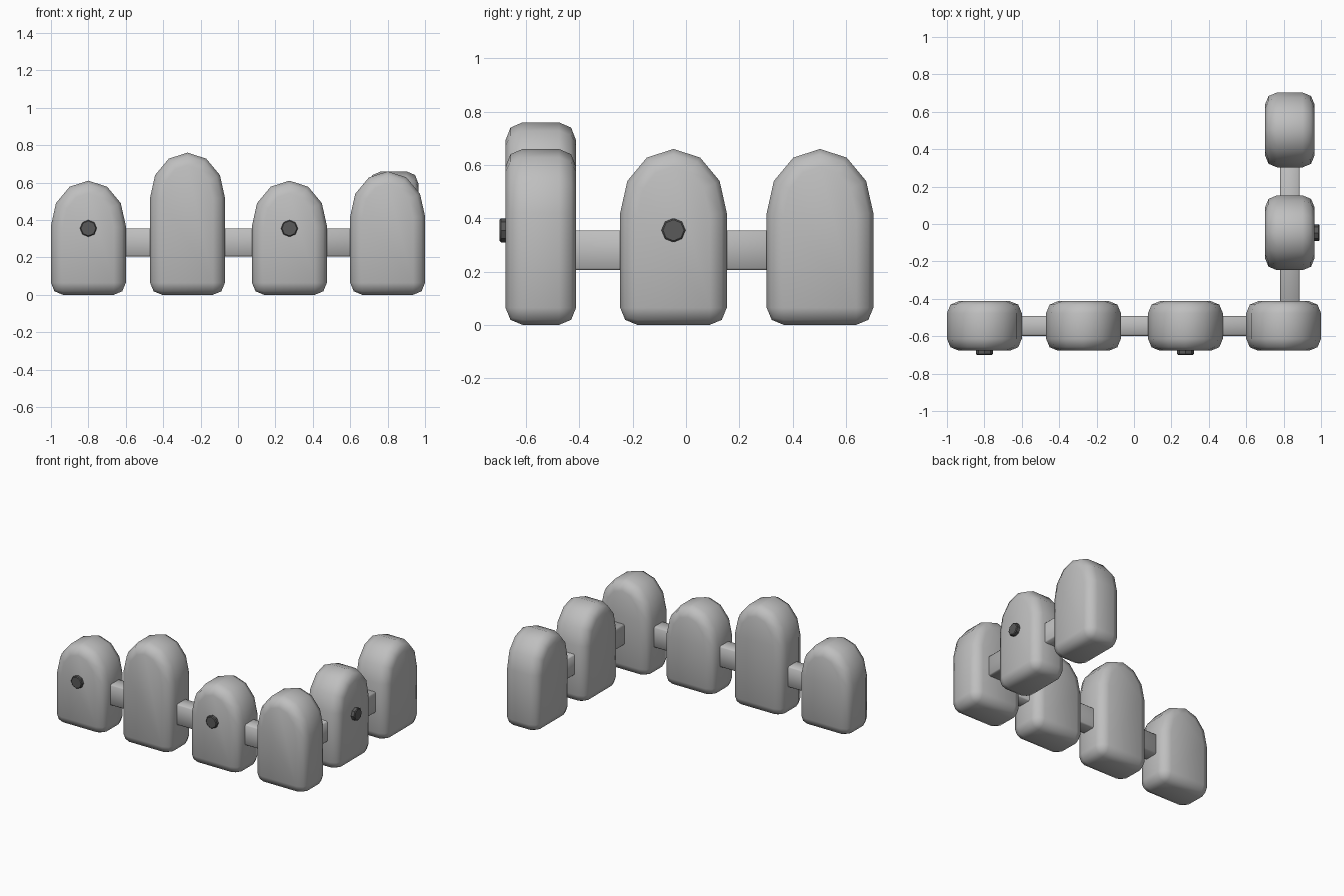
import bpy, bmesh, math
from mathutils import Matrix

if "Cube" in bpy.data.objects:
    bpy.data.objects.remove(bpy.data.objects["Cube"])


def material(name, v):
    m = bpy.data.materials.new(name)
    m.diffuse_color = (v, v, v, 1)
    m.use_nodes = True
    m.node_tree.nodes["Principled BSDF"].inputs["Base Color"].default_value = m.diffuse_color
    return m


stone = material("light_grey", 0.52)
metal = material("dark_grey", 0.1)


def finish(bm, name, mat, loc, turned, smooth=180):
    bmesh.ops.recalc_face_normals(bm, faces=bm.faces)
    if turned:  # front of the part faces +x instead of -y
        bm.transform(Matrix.Rotation(math.pi / 2, 4, 'Z'))
    me = bpy.data.meshes.new(name)
    bm.to_mesh(me)
    bm.free()
    ob = bpy.data.objects.new(name, me)
    bpy.context.collection.objects.link(ob)
    ob.location = loc
    me.materials.append(mat)
    bpy.context.view_layer.objects.active = ob
    ob.select_set(True)
    bpy.ops.object.shade_smooth_by_angle(angle=math.radians(smooth))
    ob.select_set(False)
    return ob


# Round-topped picket, 0.4 wide and 0.265 thick, with soft edges
def picket(name, x, y, height, turned=False):
    spring = height - 0.24
    pts = [(-0.2, 0), (0.2, 0)]
    for i in range(7):
        a = math.radians(30 * i)
        pts.append((0.2 * math.cos(a), spring + 0.24 * math.sin(a)))
    bm = bmesh.new()
    face = bm.faces.new([bm.verts.new((u, -0.1325, w)) for u, w in pts])
    ext = bmesh.ops.extrude_face_region(bm, geom=[face], use_keep_orig=True)
    bmesh.ops.translate(bm, vec=(0, 0.265, 0),
                        verts=[v for v in ext["geom"] if isinstance(v, bmesh.types.BMVert)])
    bmesh.ops.recalc_face_normals(bm, faces=bm.faces)
    sharp = [e for e in bm.edges if e.calc_face_angle(0) > math.radians(45)]
    bmesh.ops.bevel(bm, geom=sharp, offset=0.064, segments=2, profile=0.5,
                    affect='EDGES', clamp_overlap=False)
    finish(bm, name, stone, (x, y, 0), turned, 60)


# Rail box running along x (or y when turned)
def rail(name, x, y, length, turned=False):
    bm = bmesh.new()
    bmesh.ops.create_cube(bm, size=1)
    bmesh.ops.scale(bm, vec=(length, 0.105, 0.15), verts=bm.verts)
    bmesh.ops.bevel(bm, geom=bm.edges[:], offset=0.008, segments=1, affect='EDGES')
    finish(bm, name, stone, (x, y, 0.28), turned)


# Eight-sided bolt head on a picket face
def bolt(name, x, y, turned=False):
    bm = bmesh.new()
    bmesh.ops.create_cone(bm, cap_ends=True, segments=8, radius1=0.045, radius2=0.045,
                          depth=0.06, matrix=Matrix.Rotation(math.pi / 2, 4, 'X'))
    rim = [e for e in bm.edges if all(v.co.y < 0 for v in e.verts)]
    bmesh.ops.bevel(bm, geom=rim, offset=0.005, segments=1, affect='EDGES')
    finish(bm, name, metal, (x, y, 0.355), turned, 40)


FRONT_Y, SIDE_X = -0.545, 0.833

for i, (x, h) in enumerate([(-0.8, 0.61), (-0.27, 0.76), (0.275, 0.61), (0.8, 0.66)]):
    picket(f"front_picket_{i + 1}", x, FRONT_Y, h)
for i, y in enumerate([-0.047, 0.503]):
    picket(f"side_picket_{i + 1}", SIDE_X, y, 0.66, True)

rail("front_rail", 0, FRONT_Y, 1.5)
rail("side_rail", SIDE_X, -0.03, 0.95, True)

bolt("front_bolt_1", -0.8, -0.67)
bolt("front_bolt_2", 0.275, -0.67)
bolt("side_bolt", 0.962, -0.047, True)
